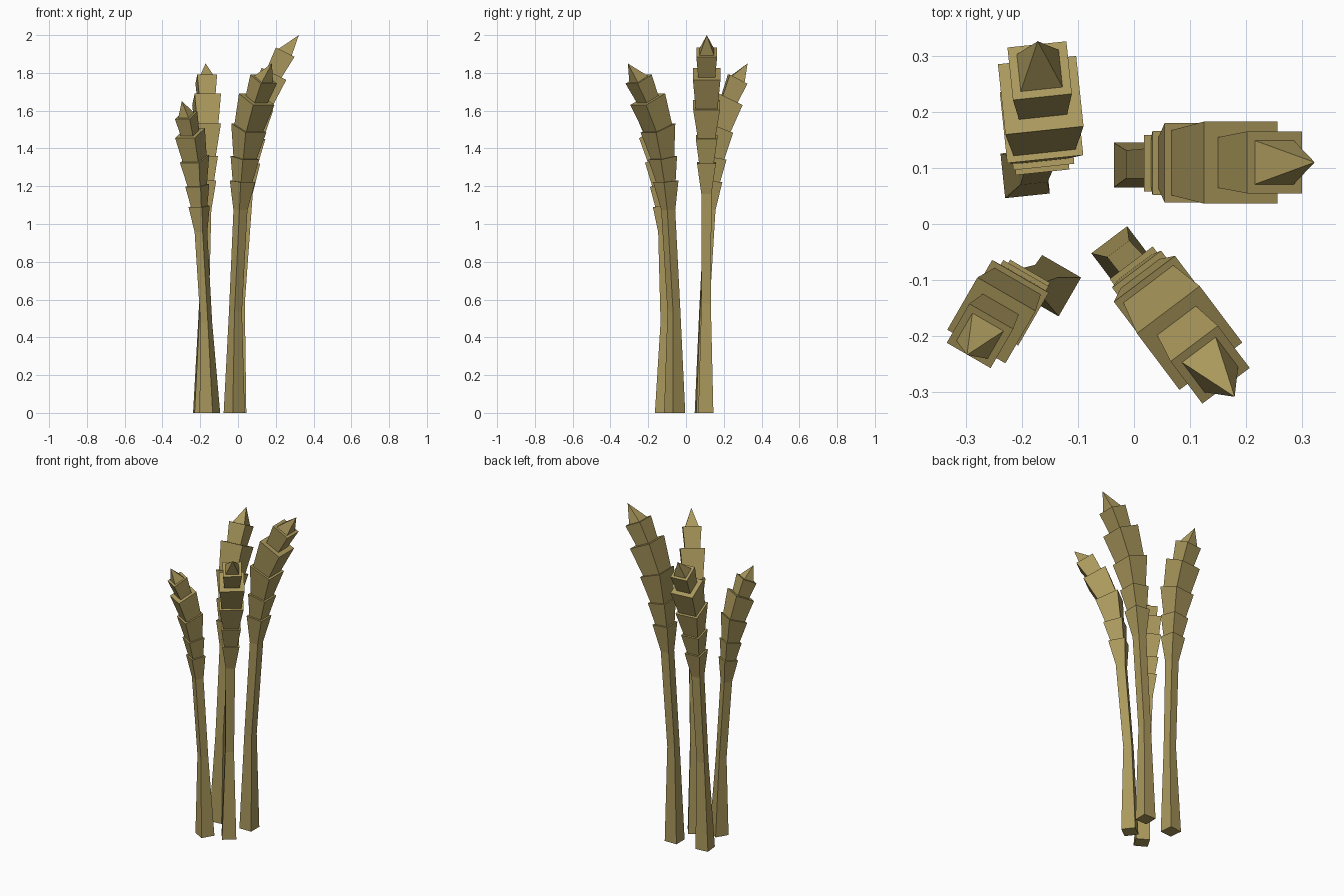
import bpy, bmesh, math
from mathutils import Vector

if "Cube" in bpy.data.objects:
    bpy.data.objects.remove(bpy.data.objects["Cube"])

straw = bpy.data.materials.new("straw")
straw.diffuse_color = (0.402, 0.314, 0.107, 1)
straw.use_nodes = True
straw.node_tree.nodes["Principled BSDF"].inputs["Base Color"].default_value = straw.diffuse_color

# stem rings: forward offset, height, half width
STEM = [(0.0, 0.0, 0.04), (0.007, 0.58, 0.025), (0.047, 1.16, 0.027)]
# ear husks: forward offset, height, half width of rim, half width of next foot, tilt
HUSKS = [(0.064, 1.325, 0.050, 0.039, 5),
         (0.085, 1.46, 0.057, 0.046, 10),
         (0.117, 1.63, 0.071, 0.058, 21),
         (0.186, 1.795, 0.073, 0.045, 26),
         (0.246, 1.91, 0.055, 0.039, 27)]
TIP = (0.318, 2.0)


def make_stalk(name, base, angle, height, reach, lean, width):
    """Square stalk lofted through rings, bending towards angle."""
    a = math.radians(angle)
    fwd = Vector((math.cos(a), math.sin(a), 0))
    side = Vector((math.sin(a), -math.cos(a), 0))
    root = Vector((base[0], base[1], 0))
    bm = bmesh.new()

    def centre(s, z):
        return root + fwd * s * reach + side * lean * z / 2 + Vector((0, 0, z * height))

    def ring(s, z, half, tilt=0):
        t = math.radians(tilt)
        depth = fwd * math.cos(t) - Vector((0, 0, math.sin(t)))
        c = centre(s, z)
        return [bm.verts.new(c + depth * half * u + side * half * v)
                for u, v in ((-1, -1), (-1, 1), (1, 1), (1, -1))]

    # stem, then each husk rim followed by the ledge of the next husk
    rings = [ring(s, z, h if z == 0 else h * (0.5 + width / 2)) for s, z, h in STEM]
    for s, z, rim, foot, tilt in HUSKS:
        rings.append(ring(s, z, rim * width, tilt))
        rings.append(ring(s, z, foot * width, tilt))
    bm.faces.new(rings[0])
    for lo, hi in zip(rings, rings[1:]):
        for i in range(4):
            j = (i + 1) % 4
            bm.faces.new((lo[i], lo[j], hi[j], hi[i]))
    # pointed tip
    tip = bm.verts.new(centre(*TIP))
    for i in range(4):
        bm.faces.new((rings[-1][i], rings[-1][(i + 1) % 4], tip))
    bmesh.ops.recalc_face_normals(bm, faces=bm.faces)

    me = bpy.data.meshes.new(name)
    bm.to_mesh(me)
    bm.free()
    me.materials.append(straw)
    bpy.context.collection.objects.link(bpy.data.objects.new(name, me))


# four stalks: base, bend direction, height, reach, sideways lean, ear width
make_stalk("stalk_right", (0.004, 0.105), 0, 1.0, 1.0, -0.005, 1.0)
make_stalk("stalk_back_left", (-0.194, 0.09), 96, 0.925, 0.73, 0.047, 0.96)
make_stalk("stalk_front_left", (-0.149, -0.11), 240, 0.825, 0.57, 0.067, 0.82)
make_stalk("stalk_front_right", (-0.02, -0.06), -53, 0.925, 1.0, -0.01, 0.96)
